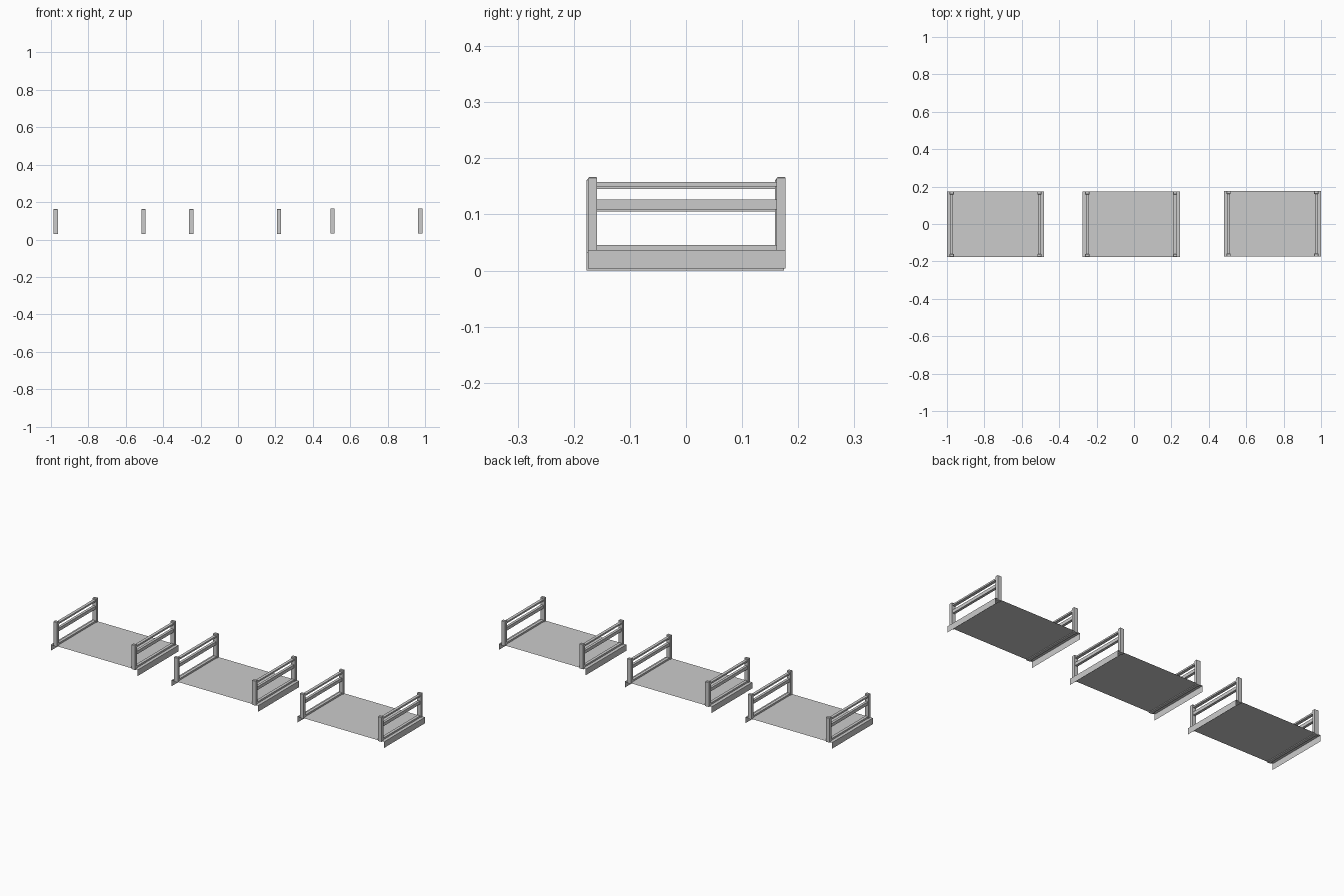
import bpy, bmesh
from mathutils import Vector

if "Cube" in bpy.data.objects:
    bpy.data.objects.remove(bpy.data.objects["Cube"])

HALF_X, HALF_Y = 0.26, 0.176
DECK_Z = 0.033
SIDE_X = 0.2345


def finish(name, bm, origin):
    bmesh.ops.recalc_face_normals(bm, faces=bm.faces)
    mesh = bpy.data.meshes.new(name)
    bm.to_mesh(mesh)
    bm.free()
    obj = bpy.data.objects.new(name, mesh)
    obj.location = origin
    bpy.context.collection.objects.link(obj)
    return obj


def box(name, lo, hi, origin, chamfer=0.0):
    lo, hi = Vector(lo), Vector(hi)
    bm = bmesh.new()
    bmesh.ops.create_cube(bm, size=1)
    bmesh.ops.scale(bm, vec=hi - lo, verts=bm.verts)
    bmesh.ops.translate(bm, vec=(lo + hi) / 2, verts=bm.verts)
    if chamfer:
        top = [e for e in bm.edges if all(v.co.z > hi.z - 1e-5 for v in e.verts)]
        bmesh.ops.bevel(bm, geom=top, offset=chamfer, segments=1, affect='EDGES')
    return finish(name, bm, origin)


def sheet(name, origin):
    # thin deck folded down along both side edges
    section = [(-HALF_X, 0), (-HALF_X, DECK_Z), (HALF_X, DECK_Z), (HALF_X, 0)]
    bm = bmesh.new()
    rows = [[bm.verts.new((x, y, z)) for x, z in section] for y in (-HALF_Y, HALF_Y)]
    for i in range(3):
        bm.faces.new((rows[0][i], rows[0][i + 1], rows[1][i + 1], rows[1][i]))
    return finish(name, bm, origin)


def section(label, origin):
    sheet(f"{label}_deck", origin)
    for side, sx in (("left", -SIDE_X), ("right", SIDE_X)):
        # corner posts
        for end, s in (("front", -1), ("back", 1)):
            y0, y1 = sorted((s * 0.160, s * HALF_Y))
            box(f"{label}_{side}_{end}_post", (sx - 0.0115, y0, 0.029),
                (sx + 0.0115, y1, 0.163), origin, 0.002)
        # kerb and two rails between the posts
        for part, z0, z1, w in (("kerb", 0.029, 0.042, 0.008),
                                ("lower_rail", 0.105, 0.1225, 0.007),
                                ("top_rail", 0.1455, 0.154, 0.008)):
            box(f"{label}_{side}_{part}", (sx - w, -0.161, z0),
                (sx + w, 0.161, z1), origin)


# three separate bridge sections, the last one slightly offset
section("first_section", (-0.74, -0.001, 0))
section("middle_section", (-0.015, -0.001, 0))
section("last_section", (0.74, 0.0015, 0.004))
